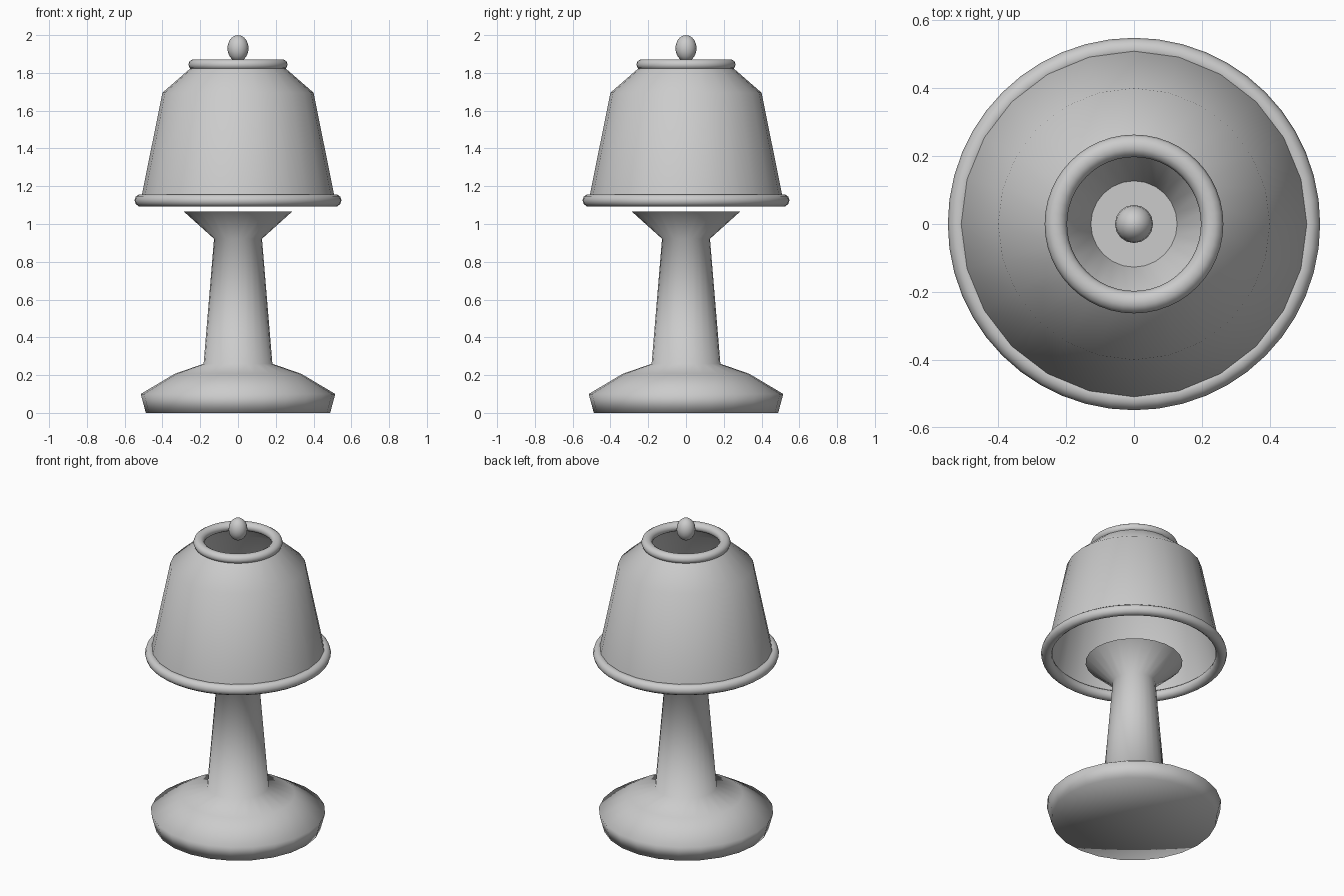
import bpy
import bmesh
from math import cos, sin, pi

if "Cube" in bpy.data.objects:
    bpy.data.objects.remove(bpy.data.objects["Cube"])


def lathe(name, profile, sides=24, closed=False):
    """Spin (radius, z) points, listed bottom to top on the outside, about z."""
    bm = bmesh.new()
    rings = []
    for r, z in profile:
        if r == 0:
            rings.append([bm.verts.new((0, 0, z))] * sides)
        else:
            rings.append([bm.verts.new((r * cos(2 * pi * i / sides),
                                        r * sin(2 * pi * i / sides), z))
                          for i in range(sides)])
    pairs = list(zip(rings, rings[1:]))
    if closed:
        pairs.append((rings[-1], rings[0]))
    for low, high in pairs:
        for i in range(sides):
            j = (i + 1) % sides
            quad = dict.fromkeys((low[i], low[j], high[j], high[i]))
            bm.faces.new(list(quad)).smooth = True
    mesh = bpy.data.meshes.new(name)
    bm.to_mesh(mesh)
    bm.free()
    obj = bpy.data.objects.new(name, mesh)
    bpy.context.collection.objects.link(obj)
    return obj


def trim_ring(name, radius, z, half_width, half_height):
    n = 10
    section = [(radius + half_width * cos(2 * pi * k / n),
                z + half_height * sin(2 * pi * k / n)) for k in range(n)]
    return lathe(name, section, 48, closed=True)


# Foot, tapered stem and open flared cup in one turned surface
lathe("lamp_base", [(0, 0), (0.488, 0), (0.515, 0.10), (0.335, 0.207),
                    (0.182, 0.26), (0.127, 0.922), (0.286, 1.065)])

# Flat floor inside the flared cup
lathe("cup_floor", [(0.127, 0.922), (0, 0.922)])

# Open shade with sloped shoulder
lathe("lamp_shade", [(0.515, 1.125), (0.40, 1.695), (0.23, 1.843)])

# Rolled rims on the shade
trim_ring("lower_rim", 0.515, 1.125, 0.033, 0.033)
trim_ring("upper_rim", 0.23, 1.844, 0.033, 0.029)

# Egg-shaped finial
steps = 10
lathe("finial", [(0, 1.86)] +
      [(0.056 * sin(pi * k / steps), 1.93 - 0.07 * cos(pi * k / steps))
       for k in range(1, steps)] + [(0, 2.0)], 16)
